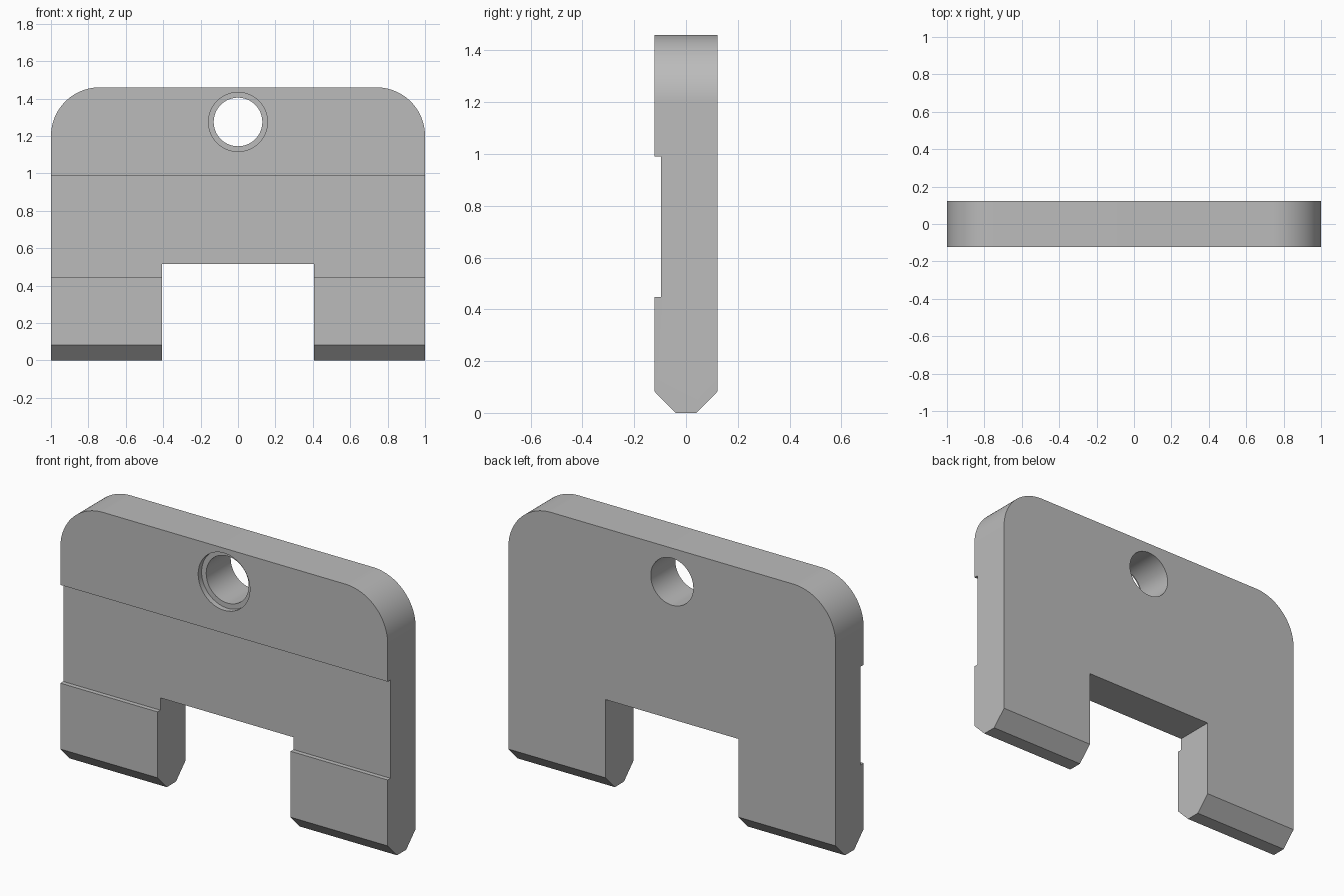
import bpy, bmesh, math
from mathutils import Vector

if "Cube" in bpy.data.objects:
    bpy.data.objects.remove(bpy.data.objects["Cube"])

HALF, TOP, DEPTH = 1.0, 1.46, 0.122
CORNER = 0.26
HOLE_Z = 1.275

grey = bpy.data.materials.new("plain grey")
grey.use_nodes = True
colour = (0.5, 0.5, 0.5, 1)
grey.diffuse_color = colour
grey.node_tree.nodes["Principled BSDF"].inputs["Base Color"].default_value = colour


def prism(name, points, sweep):
    """Extrude a closed outline along the sweep vector."""
    bm = bmesh.new()
    face = bm.faces.new([bm.verts.new(p) for p in points])
    new = bmesh.ops.extrude_face_region(bm, geom=[face])["geom"]
    bmesh.ops.translate(bm, vec=Vector(sweep),
                        verts=[v for v in new if isinstance(v, bmesh.types.BMVert)])
    bmesh.ops.recalc_face_normals(bm, faces=bm.faces)
    mesh = bpy.data.meshes.new(name)
    bm.to_mesh(mesh)
    bm.free()
    mesh.materials.append(grey)
    obj = bpy.data.objects.new(name, mesh)
    bpy.context.collection.objects.link(obj)
    return obj


def arc(cx, cz, radius, start, end, steps):
    angles = [math.radians(start + (end - start) * i / steps) for i in range(steps + 1)]
    return [(cx + radius * math.cos(a), cz + radius * math.sin(a)) for a in angles]


def carve(obj, cutter, operation):
    """Apply a boolean and discard the cutter."""
    cutter.hide_render = True
    mod = obj.modifiers.new(cutter.name, 'BOOLEAN')
    mod.operation, mod.object, mod.solver = operation, cutter, 'EXACT'
    bpy.context.view_layer.objects.active = obj
    bpy.ops.object.modifier_apply(modifier=mod.name)
    bpy.data.objects.remove(cutter)


# Side profile: chamfered foot and shallow front channel
side = [(-0.04, 0), (0.04, 0), (DEPTH, 0.083), (DEPTH, TOP + 0.1),
        (-DEPTH, TOP + 0.1), (-DEPTH, 0.99), (-0.097, 0.99),
        (-0.097, 0.447), (-DEPTH, 0.447), (-DEPTH, 0.083)]
plate = prism("notched_plate", [(-1.1, y, z) for y, z in side], (2.2, 0, 0))

# Front outline: rounded shoulders and two legs around the notch
right_half = [(0.407, 0.515), (0.407, -0.1), (HALF, -0.1)]
right_half += arc(HALF - CORNER, TOP - CORNER, CORNER, 0, 90, 24)
outline = right_half + [(-x, z) for x, z in reversed(right_half)]
carve(plate, prism("outline_cutter", [(x, -0.3, z) for x, z in outline], (0, 0.6, 0)),
      'INTERSECT')

# Through hole and its shallow counterbore on the front
for name, radius, end in (("hole_cutter", 0.13, 0.3), ("counterbore_cutter", 0.158, -0.092)):
    ring = arc(0, HOLE_Z, radius, 0, 360, 64)[:-1]
    carve(plate, prism(name, [(x, -0.3, z) for x, z in ring], (0, end + 0.3, 0)),
          'DIFFERENCE')

# Smooth curved walls, keep hard edges sharp
bpy.ops.object.select_all(action='DESELECT')
plate.select_set(True)
bpy.context.view_layer.objects.active = plate
bpy.ops.object.shade_smooth_by_angle(angle=math.radians(30))
